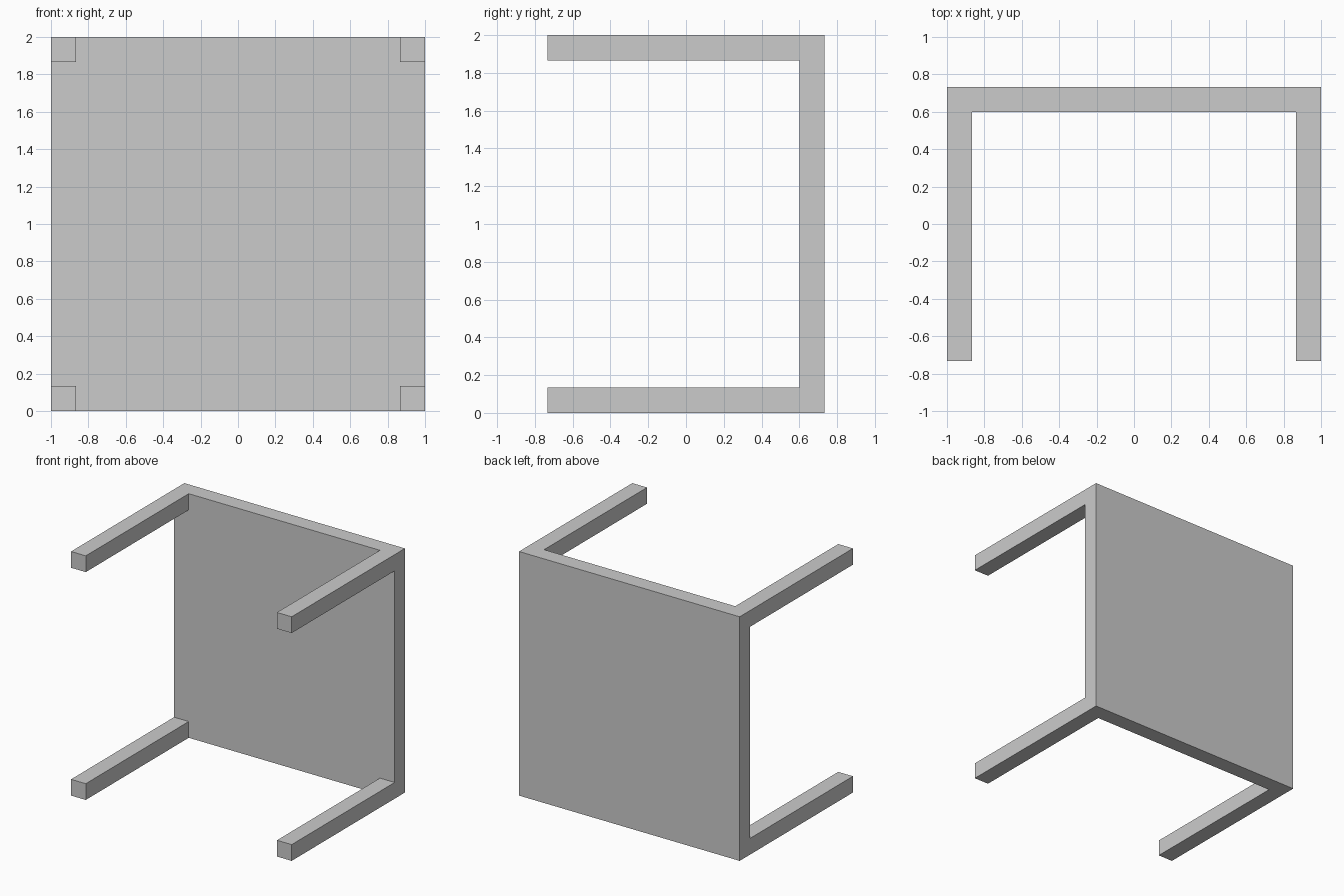
import bpy
import bmesh

if "Cube" in bpy.data.objects:
    bpy.data.objects.remove(bpy.data.objects["Cube"])

T = 0.1333             # panel thickness and leg width
BACK, FRONT = 0.7333, -0.7333
PANEL_FRONT = BACK - T

bm = bmesh.new()


def extrude_to(faces, y, keep=False):
    """Extrude faces along the y axis until they reach y."""
    out = bmesh.ops.extrude_face_region(bm, geom=faces, use_keep_orig=keep)["geom"]
    for v in out:
        if isinstance(v, bmesh.types.BMVert):
            v.co.y = y
    return [f for f in out if isinstance(f, bmesh.types.BMFace)]


# Back of the upright panel, split so the corners match the legs
xs = (-1, -1 + T, 1 - T, 1)
zs = (0, T, 2 - T, 2)
grid = [[bm.verts.new((x, BACK, z)) for z in zs] for x in xs]
back = [bm.faces.new((grid[i][j], grid[i + 1][j], grid[i + 1][j + 1], grid[i][j + 1]))
        for i in range(3) for j in range(3)]

# Panel thickness
panel = extrude_to(back, PANEL_FRONT, keep=True)

# Four square legs pulled forward from the corners
for face in panel:
    c = face.calc_center_median()
    if abs(c.x) > 0.5 and abs(c.z - 1) > 0.5:
        extrude_to([face], FRONT)

# Merge coplanar faces and face the normals outward
bmesh.ops.dissolve_limit(bm, angle_limit=0.01, verts=bm.verts[:], edges=bm.edges[:])
bmesh.ops.recalc_face_normals(bm, faces=bm.faces[:])

mesh = bpy.data.meshes.new("panel_with_legs")
bm.to_mesh(mesh)
bm.free()
table = bpy.data.objects.new("panel_with_legs", mesh)
bpy.context.collection.objects.link(table)
